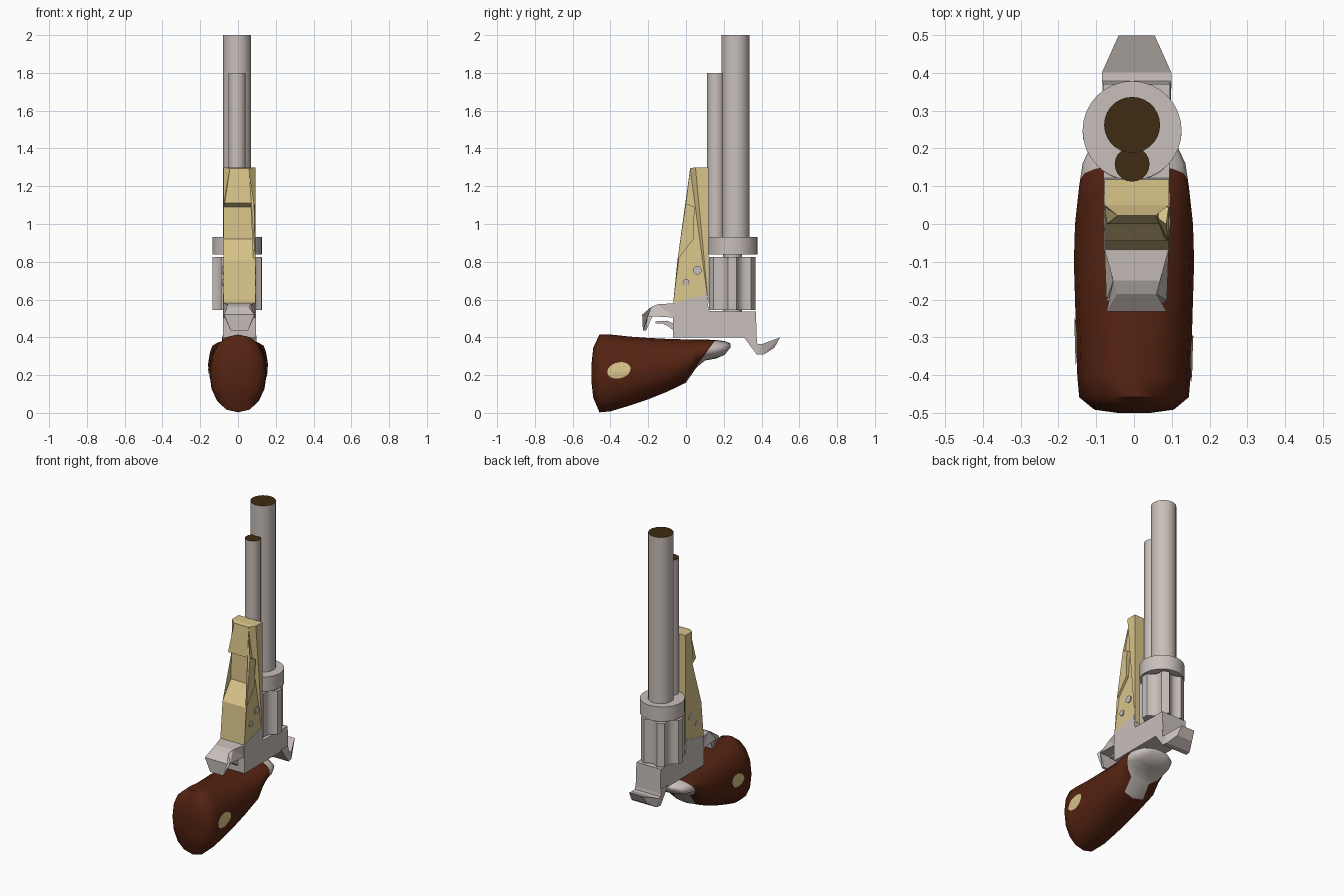
import bpy, bmesh, math
from mathutils import Vector

if "Cube" in bpy.data.objects:
    bpy.data.objects.remove(bpy.data.objects["Cube"])


def material(name, rgb):
    m = bpy.data.materials.new(name)
    m.diffuse_color = (*rgb, 1)
    m.use_nodes = True
    m.node_tree.nodes["Principled BSDF"].inputs["Base Color"].default_value = m.diffuse_color
    return m


STEEL = material("steel", (0.58, 0.52, 0.49))
BRASS = material("brass", (0.69, 0.55, 0.25))
WOOD = material("dark_wood", (0.09, 0.017, 0.006))
BORE = material("bore_brown", (0.05, 0.025, 0.006))
CX = 0.007    # frame centre line
BX = -0.005   # barrel centre line


def finish(name, bm, mats, smooth=None):
    bmesh.ops.recalc_face_normals(bm, faces=bm.faces)
    me = bpy.data.meshes.new(name)
    bm.to_mesh(me)
    bm.free()
    for m in mats:
        me.materials.append(m)
    if smooth:
        me.shade_smooth()
        me.set_sharp_from_angle(angle=math.radians(smooth))
    ob = bpy.data.objects.new(name, me)
    bpy.context.collection.objects.link(ob)
    return ob


def side_plate(name, pts, mat, hw=None):
    """Side profile (y, z[, half width]) spanning the centre line."""
    bm = bmesh.new()
    sides = [[bm.verts.new((CX + s * (hw or p[2]), p[0], p[1])) for p in pts] for s in (-1, 1)]
    n = len(pts)
    for i in range(n):
        j = (i + 1) % n
        bm.faces.new((sides[0][i], sides[0][j], sides[1][j], sides[1][i]))
    caps = [bm.faces.new(s) for s in sides]
    bmesh.ops.triangulate(bm, faces=caps)
    return finish(name, bm, [mat])


def column(name, y, z0, z1, radii, bore=None):
    """Upright prism; radii is a list of (angle, radius); bore is an inset dark end."""
    bm = bmesh.new()
    lo, hi = [[bm.verts.new((BX + r * math.cos(a), y + r * math.sin(a), z))
               for a, r in radii] for z in (z0, z1)]
    n = len(radii)
    for i in range(n):
        j = (i + 1) % n
        bm.faces.new((lo[i], lo[j], hi[j], hi[i]))
    bm.faces.new(lo)
    top = bm.faces.new(hi)
    if bore:
        bmesh.ops.inset_region(bm, faces=[top], thickness=radii[0][1] - bore)
        top.material_index = 1
    return finish(name, bm, [STEEL, BORE], 30)


def circle(r, n=24):
    return [(math.tau * i / n, r) for i in range(n)]


# Barrel, ejector tube, collar and the axle behind the collar
column("barrel", 0.262, 0.92, 2.0, circle(0.074, 28), 0.051)
column("ejector_tube", 0.158, 0.92, 1.8, circle(0.046, 20), 0.027)
column("collar", 0.247, 0.838, 0.932, circle(0.131, 32))
column("axle", 0.247, 0.53, 0.85, circle(0.05, 16))

# Fluted cylinder: six lobes with scooped grooves between
lobes = []
for k in range(6):
    base = math.radians(60 * k)
    for d in (-10, 0, 10):
        lobes.append((base + math.radians(d), 0.131))
    for d, r in ((15, 0.116), (22, 0.106), (30, 0.102), (38, 0.106), (45, 0.116)):
        lobes.append((base + math.radians(d), r))
column("fluted_cylinder", 0.245, 0.545, 0.825, lobes)

# Brass fore-end with a chamfered nose
W = 0.085
side_plate("brass_fore_end", [
    (0.118, 1.30, W), (0.05, 1.30, W), (0.022, 1.295, 0.05), (0.0, 1.11, 0.078),
    (0.045, 1.09, W), (0.04, 0.92, W), (-0.045, 0.81, W), (-0.068, 0.58, W),
    (0.118, 0.58, W)], BRASS)

# Steel frame, hammer, trigger guard hook and trigger
side_plate("frame", [
    (-0.07, 0.58), (0.04, 0.61), (0.11, 0.63), (0.121, 0.54), (0.37, 0.537),
    (0.375, 0.38), (0.31, 0.398), (-0.068, 0.398)], STEEL, 0.087)
side_plate("hammer", [
    (0.30, 0.41, 0.09), (0.37, 0.41, 0.09), (0.378, 0.365, 0.092), (0.40, 0.363, 0.092),
    (0.498, 0.40, 0.048), (0.468, 0.345, 0.055), (0.41, 0.308, 0.085), (0.375, 0.308, 0.09)], STEEL)
side_plate("guard_hook", [
    (-0.066, 0.58, W), (-0.15, 0.575, 0.062), (-0.185, 0.56, 0.052), (-0.232, 0.52, 0.08),
    (-0.228, 0.435, 0.045), (-0.212, 0.435, 0.045), (-0.202, 0.512, 0.08), (-0.066, 0.505, W)], STEEL)
side_plate("trigger", [
    (-0.165, 0.475), (-0.155, 0.485), (-0.10, 0.488), (-0.06, 0.47), (-0.06, 0.43),
    (-0.09, 0.455), (-0.12, 0.472)], STEEL, 0.04)

# Grip: rounded loft along y with stations (y, bottom, top, half width)
stations = [
    (-0.50, 0.16, 0.26, 0.04), (-0.491, 0.08, 0.345, 0.105), (-0.458, 0.003, 0.415, 0.145),
    (-0.40, 0.008, 0.415, 0.15), (-0.30, 0.038, 0.404, 0.153), (-0.20, 0.072, 0.397, 0.156),
    (-0.10, 0.112, 0.392, 0.159), (0.0, 0.16, 0.389, 0.156), (0.055, 0.24, 0.388, 0.15),
    (0.10, 0.277, 0.388, 0.145), (0.16, 0.288, 0.386, 0.136), (0.205, 0.308, 0.38, 0.115),
    (0.235, 0.345, 0.368, 0.06)]
bm = bmesh.new()
N = 16
rings = []
for y, b, t, hw in stations:
    ring = []
    for i in range(N):
        a = math.tau * i / N
        c, s = math.cos(a), math.sin(a)
        e = 0.9   # slightly squared ellipse
        ring.append(bm.verts.new((hw * math.copysign(abs(c) ** e, c), y,
                                  (b + t) / 2 + (t - b) / 2 * math.copysign(abs(s) ** e, s))))
    rings.append(ring)
for r0, r1 in zip(rings, rings[1:]):
    for i in range(N):
        j = (i + 1) % N
        bm.faces.new((r0[i], r0[j], r1[j], r1[i]))
bm.faces.new(rings[0])
bm.faces.new(rings[-1])
# Slanted cut divides the wood from the steel heel
co, no = Vector((0, 0.065, 0.26)), Vector((0, 1, -0.72))
bmesh.ops.bisect_plane(bm, geom=bm.verts[:] + bm.edges[:] + bm.faces[:], plane_co=co, plane_no=no)
for f in bm.faces:
    f.material_index = int((f.calc_center_median() - co).dot(no) > 0)
grip = finish("grip", bm, [WOOD, STEEL], 60)
bpy.context.view_layer.update()

# Brass medallions laid onto the grip surface
for side, y0, label in ((1, -0.355, "right"), (-1, -0.31, "left")):
    bm = bmesh.new()

    def on_grip(y, z):
        hit, loc, _, _ = grip.ray_cast(Vector((side, y, z)), Vector((-side, 0, 0)))
        return bm.verts.new((loc.x + side * 0.004, y, z))
    mid = on_grip(y0, 0.225)
    loops = [[on_grip(y0 + 0.062 * k * math.cos(math.tau * i / 20),
                      0.225 + 0.043 * k * math.sin(math.tau * i / 20) +
                      0.008 * k * math.cos(math.tau * i / 20))
              for i in range(20)] for k in (0.5, 1.0)]
    for i in range(20):
        j = (i + 1) % 20
        bm.faces.new((mid, loops[0][i], loops[0][j]))
        bm.faces.new((loops[0][i], loops[1][i], loops[1][j], loops[0][j]))
    for f in bm.faces:
        f.normal_update()
    me_ob = finish("medallion_" + label, bm, [BRASS], 60)
    if me_ob.data.polygons[0].normal.x * side < 0:
        me_ob.data.flip_normals()

# Screw heads on both sides of the fore-end
for side, label in ((1, "right"), (-1, "left")):
    for k, (y, z, r) in enumerate(((0.06, 0.755, 0.023), (0.0, 0.69, 0.018))):
        bm = bmesh.new()
        bmesh.ops.create_cone(bm, cap_ends=True, segments=14, radius1=r, radius2=r, depth=0.006)
        ob = finish(f"screw_{label}_{k + 1}", bm, [STEEL])
        ob.location = (CX + side * W, y, z)
        ob.rotation_euler = (0, math.pi / 2, 0)
